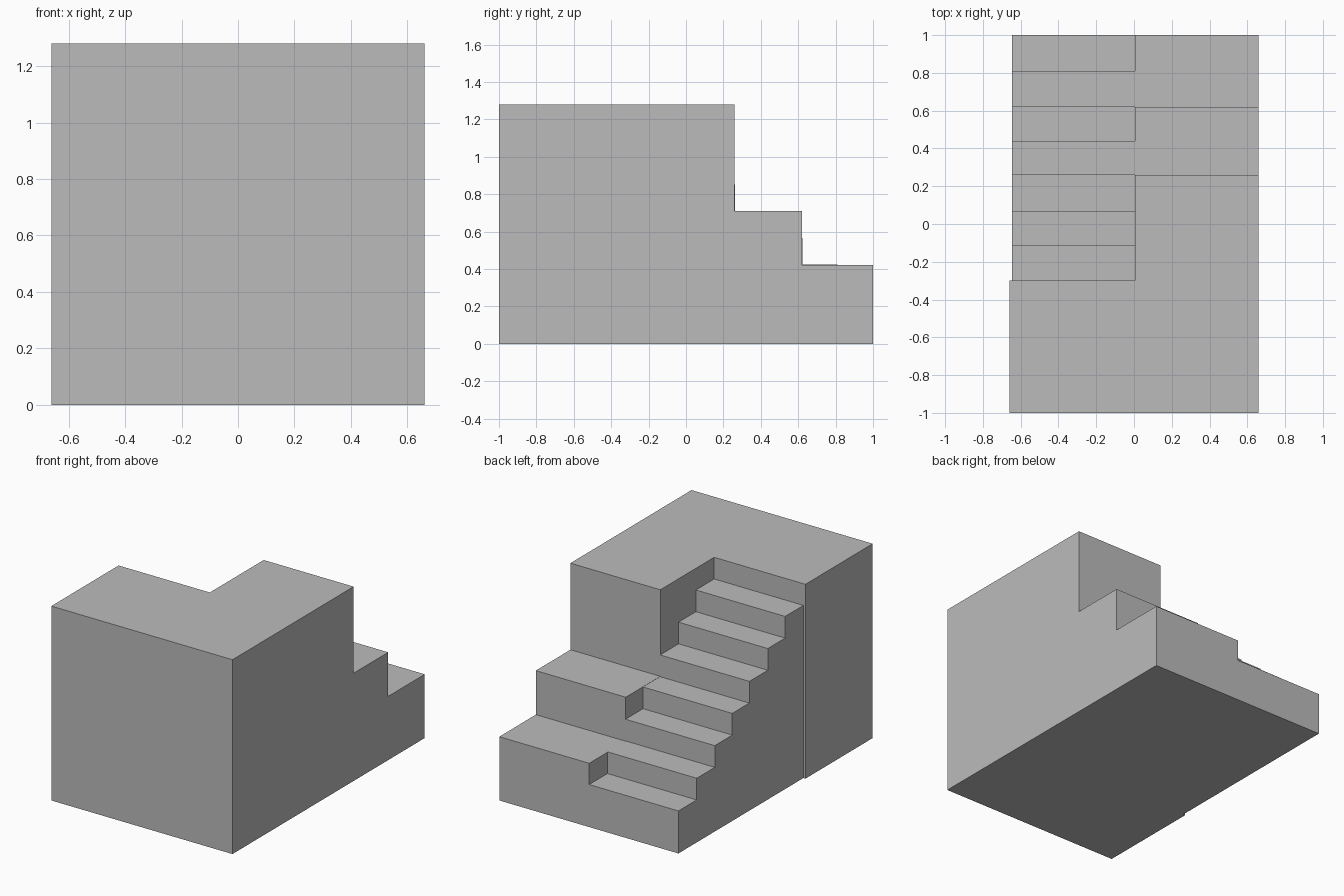
import bpy
import bmesh
from mathutils import Vector

cube = bpy.data.objects.get("Cube")
if cube:
    bpy.data.objects.remove(cube, do_unlink=True)

grey = bpy.data.materials.new("plain_grey")
grey.use_nodes = True
colour = (0.5, 0.5, 0.5, 1)
grey.diffuse_color = colour
grey.node_tree.nodes["Principled BSDF"].inputs["Base Color"].default_value = colour


def prism(name, outline, offset):
    """Extrude a closed outline into a solid."""
    bm = bmesh.new()
    face = bm.faces.new([bm.verts.new(p) for p in outline])
    result = bmesh.ops.extrude_face_region(bm, geom=[face], use_keep_orig=True)
    moved = [g for g in result["geom"] if isinstance(g, bmesh.types.BMVert)]
    bmesh.ops.translate(bm, verts=moved, vec=Vector(offset))
    bmesh.ops.recalc_face_normals(bm, faces=bm.faces)
    mesh = bpy.data.meshes.new(name)
    bm.to_mesh(mesh)
    bm.free()
    mesh.materials.append(grey)
    obj = bpy.data.objects.new(name, mesh)
    bpy.context.collection.objects.link(obj)
    return obj


def stepped(name, x0, x1, y_start, steps):
    """Stair profile: steps are (back edge y, tread height), highest first."""
    outline = [(x0, y_start, 0)]
    y = y_start
    for y_end, z in steps:
        outline += [(x0, y, z), (x0, y_end, z)]
        y = y_end
    outline.append((x0, y, 0))
    return prism(name, outline, (x1 - x0, 0, 0))


half, split, stair_side = 0.66, 0.005, -0.645
landing_back, tower_back = -0.3, 0.26
height = 1.28

# Tall block with an L-shaped plan around the top of the stairs
prism("upper_block", [(-half, -1, 0), (half, -1, 0), (half, tower_back, 0),
                      (split, tower_back, 0), (split, landing_back, 0),
                      (-half, landing_back, 0)], (0, 0, height))

# Two broad seating tiers
stepped("seating_tiers", split, half, tower_back, [(0.62, 0.71), (1, 0.42)])

# Flight of narrow steps, evenly divided between the ground tread and the landing
count = 7
rise = (height - 0.28) / count
edges = [-0.11, 0.07, 0.262, 0.44, 0.622, 0.81, 1]
stepped("stair_flight", stair_side, split, landing_back,
        [(y, height - rise * (i + 1)) for i, y in enumerate(edges)])
